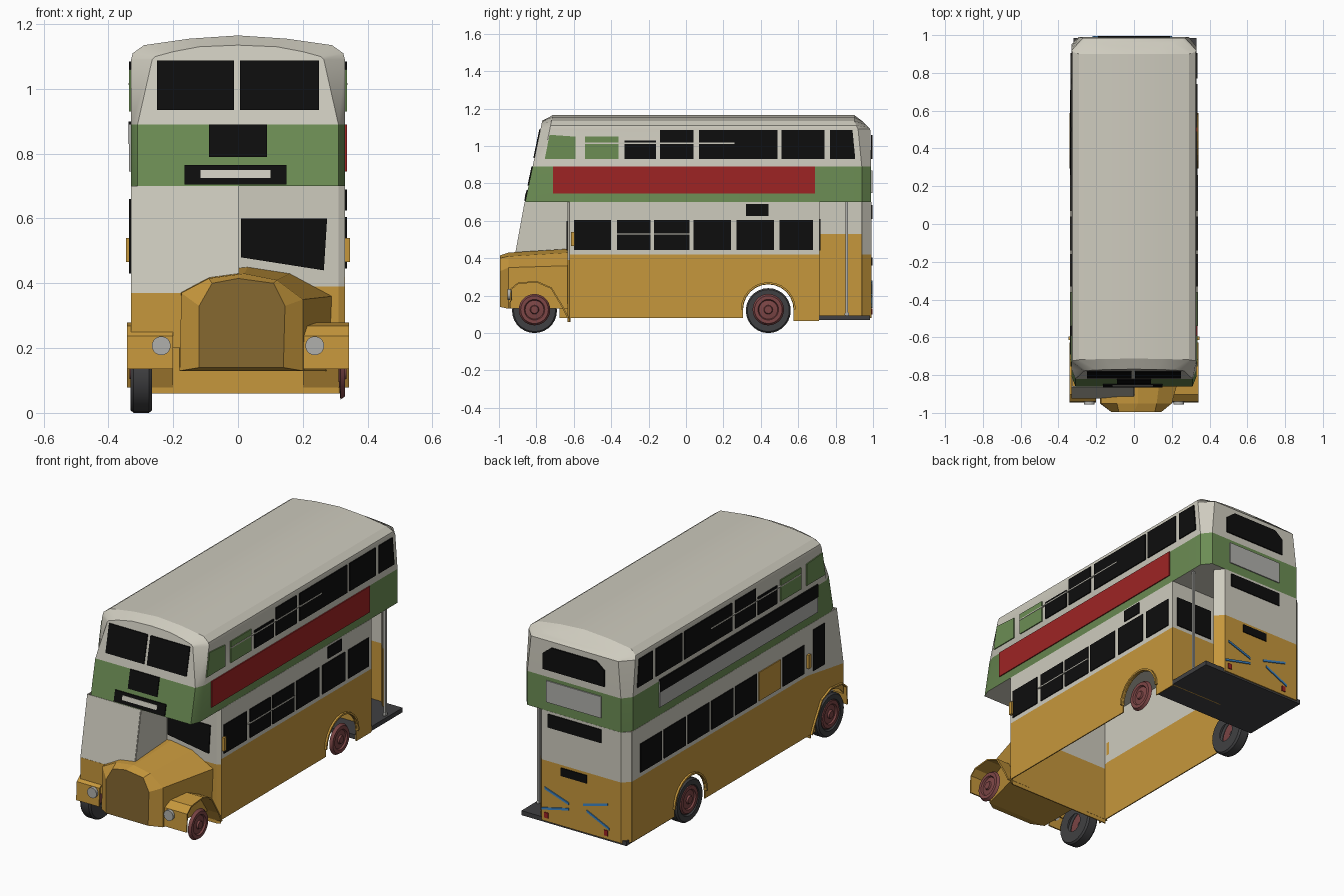
import bpy, bmesh, math
from mathutils import Vector

if "Cube" in bpy.data.objects:
    bpy.data.objects.remove(bpy.data.objects["Cube"])

# Materials, given as display colours and converted to linear
PALETTE = {"cream": (206, 203, 190), "green": (108, 141, 84), "orange": (198, 151, 60),
           "black": (13, 13, 13), "red": (158, 36, 36), "maroon": (125, 70, 70),
           "rubber": (64, 64, 66), "silver": (176, 176, 172), "blue": (62, 135, 200),
           "bronze": (134, 104, 48)}
ORDER = list(PALETTE)
MATS = []
for label, rgb in PALETTE.items():
    colour = [((c / 255 + 0.055) / 1.055) ** 2.4 if c > 10 else c / 3295 for c in rgb] + [1]
    mat = bpy.data.materials.new(label)
    mat.use_nodes = True
    mat.diffuse_color = colour
    mat.node_tree.nodes["Principled BSDF"].inputs["Base Color"].default_value = colour
    MATS.append(mat)


def build(name, verts, faces, paint, thick=0):
    """Mesh object; paint is a colour name or a rule from face to colour name."""
    bm = bmesh.new()
    vs = [bm.verts.new(v) for v in verts]
    for f in faces:
        bm.faces.new([vs[i] for i in dict.fromkeys(f)])
    bmesh.ops.recalc_face_normals(bm, faces=bm.faces)
    used = []
    for f in bm.faces:
        label = paint if isinstance(paint, str) else paint(f)
        if label not in used:
            used.append(label)
        f.material_index = used.index(label)
    mesh = bpy.data.meshes.new(name)
    bm.to_mesh(mesh)
    bm.free()
    for label in used:
        mesh.materials.append(MATS[ORDER.index(label)])
    obj = bpy.data.objects.new(name, mesh)
    bpy.context.collection.objects.link(obj)
    if thick:
        mod = obj.modifiers.new("thickness", "SOLIDIFY")
        mod.thickness, mod.offset = thick, 0
    return obj


def loft(name, rings, paint):
    """Skin through closed rings, with both ends capped by cross strips."""
    n = len(rings[0])
    faces = [(a * n + j, a * n + (j + 1) % n, (a + 1) * n + (j + 1) % n, (a + 1) * n + j)
             for a in range(len(rings) - 1) for j in range(n)]
    for base in (0, (len(rings) - 1) * n):
        faces += [tuple(base + k for k in (j, j + 1, n - 2 - j, n - 1 - j)) for j in range(n // 2)]
    return build(name, [p for r in rings for p in r], faces, paint)


def prism(name, pts, place, lo, hi, paint):
    """Flat outline placed on a surface, between two depths."""
    n = len(pts)
    verts = [place(u, z, d) for d in (lo, hi) for u, z in pts]
    faces = [tuple(range(n)), tuple(range(n, 2 * n))]
    faces += [(j, (j + 1) % n, n + (j + 1) % n, n + j) for j in range(n)]
    return build(name, verts, faces, paint)


def rect(u0, u1, z0, z1):
    return [(u0, z0), (u1, z0), (u1, z1), (u0, z1)]


def plate(name, pts, place, paint, lift=0):
    return prism(name, pts, place, lift - 0.002, lift + 0.006, paint)


def sheet(name, pts, paint):
    return build(name, pts, [tuple(range(len(pts)))], paint, 0.006)


def strip(name, path, lo, hi, paint, thick=0.006):
    """Open band: each path point gives a vertex from lo and from hi."""
    n = len(path)
    return build(name, [lo(*p) for p in path] + [hi(*p) for p in path],
                 [(j, j + 1, n + j + 1, n + j) for j in range(n - 1)], paint, thick)


def lathe(name, profile, side, y, z, paint, n=28):
    verts = [(side * x, y + r * math.cos(t * math.tau / n), z + r * math.sin(t * math.tau / n))
             for r, x in profile for t in range(n)]
    faces = [(a * n + j, a * n + (j + 1) % n, (a + 1) * n + (j + 1) % n, (a + 1) * n + j)
             for a in range(len(profile) - 1) for j in range(n)]
    return build(name, verts, faces + [tuple(range(n))], paint)


def box(name, x0, x1, y0, y1, z0, z1, paint):
    return prism(name, rect(x0, x1, z0, z1), lambda u, z, d: (u, d, z), y0, y1, paint)


def arc(y, r, start=180, end=0, steps=12):
    angles = [math.radians(start + (end - start) * k / steps) for k in range(steps + 1)]
    return [(y + r * math.cos(a), AXLE_Z + r * math.sin(a)) for a in angles]


AXLE_Z, FRONT_AXLE, REAR_AXLE, ARCH, W = 0.125, -0.81, 0.44, 0.135, 0.33
SIDES = ((1, "left"), (-1, "right"))


def nose(z):
    return -0.86 + (z - 0.70) * 0.21


def on_side(s):
    return lambda u, z, d: (s * (W + d), u, z)


def on_front(u, z, d):
    return (u, nose(z) - d, z)


def on_rear(u, z, d):
    return (u, 0.99 + d, z)


# Upper deck with domed roof
full_x = [W, W, W, 0.325, 0.29, 0.15, 0]
full_z = [0.70, 0.89, 1.09, 1.11, 1.135, 1.155, 1.165]
end_x = [0.31, 0.31, 0.265, 0.255, 0.2, 0.12, 0]
end_z = [0.70, 0.89, 1.09, 1.10, 1.115, 1.13, 1.135]


def ring(xs, ys, zs):
    half = list(zip(xs, ys, zs))
    return half + [(-x, y, z) for x, y, z in half[-2::-1]]


rear_y = [0.99, 0.99, 0.985, 0.975, 0.96, 0.945, 0.94]
rings = [ring(end_x, [nose(z) for z in end_z], end_z),
         ring(full_x, [nose(z) + 0.05 for z in full_z], full_z),
         ring(full_x, [0.94, 0.94, 0.92, 0.91, 0.9, 0.9, 0.9], full_z),
         ring([0.29, 0.29, 0.27, 0.255, 0.2, 0.12, 0], rear_y, end_z)]
upper = loft("upper_deck", rings, lambda f: "green" if f.calc_center_median().z < 0.89
             and f.normal.z > -0.8 else "cream")

# Upper windows and advert panels
panes = [(-0.54, -0.36, 1.05, "green"), (-0.33, -0.16, 1.03, "black"), (-0.14, 0.04, 1.085, "black"),
         (0.07, 0.49, 1.085, "black"), (0.51, 0.74, 1.085, "black")]
for s, side in SIDES:
    at = on_side(s)
    for a, b, top, paint in panes:
        plate(side + "_upper_window", rect(a, b, 0.93, top), at, paint)
    plate(side + "_upper_front_window", [(-0.755, 0.93), (-0.59, 0.93), (-0.59, 1.05), (-0.73, 1.06)], at, "green")
    plate(side + "_upper_rear_window", [(0.77, 0.93), (0.905, 0.93), (0.89, 1.085), (0.77, 1.085)], at, "black")
    plate(side + "_window_rail", rect(-0.54, 0.26, 1.012, 1.018), at, "cream", 0.002)
plate("left_advert", rect(-0.71, 0.69, 0.745, 0.89), on_side(1), "red")
plate("right_advert", rect(-0.69, 0.71, 0.745, 0.89), on_side(-1), "silver")
plate("right_advert_header", rect(-0.69, 0.71, 0.83, 0.9), on_side(-1), "black", 0.002)

# Front and rear details of the upper deck
for a, b in ((-0.25, -0.012), (0.006, 0.25)):
    plate("upper_windscreen", rect(a, b, 0.935, 1.088), on_front, "black")
plate("route_box", rect(-0.09, 0.09, 0.79, 0.89), on_front, "black")
plate("destination_box", rect(-0.165, 0.15, 0.705, 0.765), on_front, "black")
plate("destination_blind", rect(-0.115, 0.1, 0.725, 0.75), on_front, "cream", 0.002)
plate("upper_rear_window", [(-0.19, 0.93), (0.19, 0.93), (0.19, 1.02), (0.14, 1.06), (-0.14, 1.06),
                            (-0.19, 1.02)], on_rear, "black")
plate("rear_advert", rect(-0.17, 0.17, 0.75, 0.87), on_rear, "silver")

# Lower side walls with wheel arches
rear_arch = [(REAR_AXLE - ARCH, 0.08)] + arc(REAR_AXLE, ARCH)
left = [(-0.62, 0.42), (-0.62, 0.08)] + rear_arch + [(0.575, 0.065), (0.71, 0.065), (0.71, 0.42)]
right = ([(-0.92, 0.37)] + arc(FRONT_AXLE, ARCH, 144, 0) + [(-0.675, 0.08)] + rear_arch
         + [(0.575, 0.08), (0.95, 0.08), (0.95, 0.42), (-0.6, 0.42)])
left_top = rect(-0.62, 0.71, 0.42, 0.70)
right_top = [(-0.92, 0.37), (-0.6, 0.42), (0.95, 0.42), (0.95, 0.70), (-0.86, 0.70)]
for s, label, low, high in ((1, "left", left, left_top), (-1, "right", right, right_top)):
    for part, pts, paint in (("skirt", low, "orange"), ("window_wall", high, "cream")):
        sheet(label + "_" + part, [(s * 0.328, y, z) for y, z in pts], paint)


def upright(name, path, levels):
    """Vertical wall along a plan path, in stacked colour bands."""
    for z0, z1, paint in levels:
        strip(name, path, lambda x, y: (x, y, z0), lambda x, y: (x, y, z1), paint)


# Cross walls, staircase panel and rear wall
upright("front_bulkhead", [(-W, -0.63), (0.31, -0.63), (0.328, -0.62)],
        [(0.06, 0.39, "orange"), (0.39, 0.70, "cream")])
upright("platform_bulkhead", [(0, 0.71), (0.328, 0.71)], [(0.07, 0.42, "orange"), (0.42, 0.70, "cream")])
upright("stair_panel", [(0, 0.71), (0, 0.98)], [(0.09, 0.53, "orange"), (0.53, 0.70, "cream")])
upright("rear_wall", [(-0.328, 0.95), (-0.29, 0.988), (0.2, 0.988), (0.24, 0.94)],
        [(0.08, 0.42, "orange"), (0.42, 0.70, "cream")])
plate("bulkhead_window", rect(0.07, 0.3, 0.44, 0.61), lambda u, z, d: (u, 0.713 + d, z), "black")
plate("nearside_windscreen", [(0.01, 0.48), (0.265, 0.44), (0.275, 0.6), (0.01, 0.6)],
      lambda u, z, d: (u, -0.633 - d, z), "black")

# Driver's cab
sheet("cab_front", [(-W, -0.92, 0.37), (0, -0.92, 0.37), (0, -0.86, 0.70), (-W, -0.86, 0.70)], "cream")
sheet("cab_front_skirt", [(-W, -0.92, 0.2), (-0.1, -0.92, 0.2), (-0.1, -0.92, 0.37), (-W, -0.92, 0.37)], "orange")
sheet("cab_inner_side", [(0, -0.92, 0.37), (0, -0.86, 0.70), (0, -0.63, 0.70), (0, -0.63, 0.37)], "cream")
plate("cab_window", rect(-0.75, -0.65, 0.43, 0.66), on_side(-1), "black")

# Lower windows
for a, b in ((-0.6, -0.4), (-0.37, -0.19), (-0.17, 0.02), (0.04, 0.24), (0.27, 0.47), (0.5, 0.68)):
    plate("left_lower_window", rect(a, b, 0.445, 0.605), on_side(1), "black")
plate("left_window_rail", rect(-0.39, 0.02, 0.527, 0.533), on_side(1), "cream", 0.002)
plate("side_route_box", rect(0.32, 0.44, 0.625, 0.69), on_side(1), "black")
for k in range(7):
    end = 0.88 - 0.21 * k
    plate("right_lower_window", rect(end - 0.19, end, 0.445, 0.605), on_side(-1), "orange" if k == 5 else "black")

# Rear wall details
plate("lower_rear_window", rect(-0.17, 0.16, 0.61, 0.685), on_rear, "black")
plate("number_plate", rect(-0.08, 0.08, 0.36, 0.405), on_rear, "black")
for x in (0.17, -0.2):
    plate("tail_light", rect(x - 0.012, x + 0.012, 0.1, 0.13), on_rear, "red")
for a, p, b, q in ((0.18, 0.26, 0.03, 0.21), (0.2, 0.14, 0.03, 0.18),
                   (-0.06, 0.23, -0.21, 0.27), (-0.08, 0.2, -0.22, 0.135)):
    plate("blue_stripe", [(a, p), (b, q), (b, q + 0.012), (a, p + 0.012)], on_rear, "blue")

# Boarding platform and pole
box("platform_floor", -0.32, W, 0.58, 0.985, 0.07, 0.095, "rubber")
lathe("platform_pole_base", [(0.012, 0.316), (0.012, 0.304)], 1, 0.86, 0.1, "silver")
box("platform_pole", 0.304, 0.316, 0.854, 0.866, 0.09, 0.70, "silver")

# Bonnet and grille
sections = [(-0.995, [(0.14, 0.14), (0.145, 0.33), (0.11, 0.4), (0, 0.415), (-0.08, 0.4), (-0.12, 0.33), (-0.12, 0.14)]),
            (-0.95, [(0.2, 0.13), (0.2, 0.35), (0.12, 0.41), (0.02, 0.43), (-0.09, 0.415), (-0.175, 0.37), (-0.18, 0.13)]),
            (-0.63, [(0.28, 0.13), (0.29, 0.36), (0.16, 0.43), (0.03, 0.45), (-0.07, 0.44), (-0.18, 0.39), (-0.18, 0.13)])]
loft("bonnet", [[(x, y, z) for x, z in pts] for y, pts in sections],
     lambda f: "bronze" if f.calc_center_median().y < -0.99 else "orange")

# Mudguards, lamps, arch lips and wheels
guard = [(-0.94, 0.135), (-0.935, 0.235), (-0.9, 0.265), (-0.8, 0.275), (-0.72, 0.24), (-0.66, 0.14), (-0.63, 0.08)]
hub = [(0.02, 0.335), (0.024, 0.326), (0.05, 0.322), (0.055, 0.331), (0.074, 0.331), (0.084, 0.316), (0.02, 0.31)]
tyre = [(0.078, 0.322), (0.085, 0.33), (0.112, 0.332), (0.12, 0.322), (0.12, 0.275), (0.112, 0.265), (0.05, 0.265)]
smooth = [upper]
for s, side in SIDES:
    strip(side + "_mudguard", guard, lambda y, z: (s * 0.2, y, z), lambda y, z: (s * 0.342, y, z), "orange", 0.008)
    lamp = prism(side + "_headlight", [(s * 0.237 + 0.029 * math.cos(k * math.tau / 20),
                 0.207 + 0.029 * math.sin(k * math.tau / 20)) for k in range(20)],
                 lambda u, z, d: (u, d, z), -0.955, -0.93, "silver")
    box(side + "_indicator", s * 0.325, s * 0.346, -0.615, -0.595, 0.465, 0.54, "orange")
    for end, y in (("front", FRONT_AXLE), ("rear", REAR_AXLE)):
        smooth.append(lathe(f"{side}_{end}_hub", hub, s, y, AXLE_Z, "maroon"))
        if s < 0:
            smooth.append(lathe(f"{side}_{end}_tyre", tyre, s, y, 0.12, "rubber"))
        if end == "rear":
            strip(side + "_arch_lip", arc(y, 0.142), lambda y, z: (s * 0.322, y, z),
                  lambda y, z: (s * 0.342, y, z), "orange", 0.01)

bpy.ops.object.select_all(action="DESELECT")
for obj in smooth:
    obj.select_set(True)
bpy.context.view_layer.objects.active = upper
bpy.ops.object.shade_smooth_by_angle(angle=math.radians(25))
